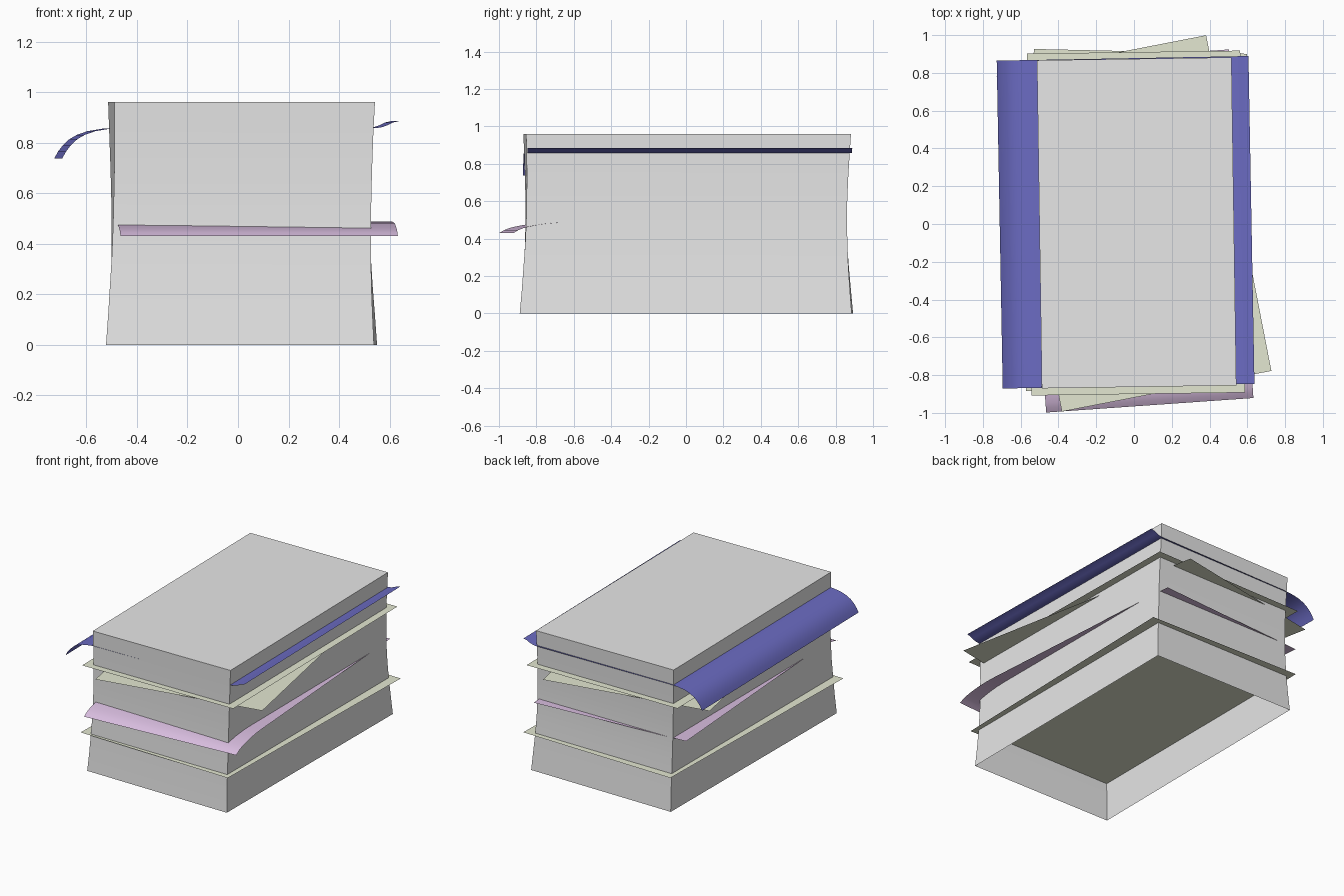
import bpy, bmesh, math
from mathutils import Matrix, Vector

if "Cube" in bpy.data.objects:
    bpy.data.objects.remove(bpy.data.objects["Cube"])


def material(name, rgb):
    m = bpy.data.materials.new(name)
    m.diffuse_color = (*rgb, 1)
    m.use_nodes = True
    m.node_tree.nodes["Principled BSDF"].inputs["Base Color"].default_value = m.diffuse_color
    return m


GREY = material("paper_grey", (0.80, 0.80, 0.80))
BEIGE = material("sheet_beige", (0.775, 0.807, 0.645))
BLUE = material("sheet_blue", (0.147, 0.147, 0.54))
MAUVE = material("sheet_mauve", (0.69, 0.51, 0.74))


def finish(bm, name, mat):
    me = bpy.data.meshes.new(name)
    bm.to_mesh(me)
    bm.free()
    me.materials.append(mat)
    ob = bpy.data.objects.new(name, me)
    bpy.context.collection.objects.link(ob)
    bpy.ops.object.select_all(action='DESELECT')
    bpy.context.view_layer.objects.active = ob
    ob.select_set(True)
    bpy.ops.object.shade_smooth_by_angle(angle=math.radians(30))
    return ob


def place(center, deg):
    return Matrix.Translation(Vector((*center, 0))) @ Matrix.Rotation(math.radians(deg), 4, 'Z')


def curled_sheet(name, mat, profile, half_width, corner, deg, along):
    """Sweep a (distance, height) profile from a corner, along x or y."""
    bm = bmesh.new()
    t = place(corner, deg)
    rows = []
    for d, z in profile:
        ends = [(0, d, z), (half_width * 2, d, z)] if along == 'y' else [(d, half_width * 2, z), (d, 0, z)]
        rows.append([bm.verts.new(t @ Vector(p)) for p in ends])
    for a, b in zip(rows, rows[1:]):
        bm.faces.new((a[0], a[1], b[1], b[0]))
    bm.normal_update()
    if sum(f.normal.z for f in bm.faces) < 0:
        bmesh.ops.reverse_faces(bm, faces=bm.faces[:])
    return finish(bm, name, mat)


# Paper block: waisted, slightly twisted, open underneath
# (z, width, depth, rotation, centre x, centre y)
rings = [
    (0.00, 1.060, 1.775, -0.40, 0.014, 0.002),
    (0.12, 1.046, 1.755, -0.30, 0.014, 0.002),
    (0.24, 1.034, 1.738, -0.15, 0.013, 0.001),
    (0.36, 1.025, 1.724, 0.05, 0.013, 0.001),
    (0.48, 1.020, 1.715, 0.20, 0.013, 0.001),
    (0.60, 1.019, 1.714, 0.35, 0.013, 0.002),
    (0.72, 1.020, 1.718, 0.55, 0.013, 0.003),
    (0.84, 1.024, 1.726, 0.70, 0.013, 0.005),
    (0.96, 1.030, 1.737, 0.85, 0.014, 0.006),
]
bm = bmesh.new()
loops = []
for z, w, d, rot, cx, cy in rings:
    t = place((cx, cy), rot)
    loops.append([bm.verts.new(t @ Vector((sx * w / 2, sy * d / 2, z)))
                  for sx, sy in ((-1, -1), (1, -1), (1, 1), (-1, 1))])
for a, b in zip(loops, loops[1:]):
    for i in range(4):
        j = (i + 1) % 4
        bm.faces.new((a[i], a[j], b[j], b[i]))
bm.faces.new(loops[-1])
finish(bm, "paper_block", GREY)

# Flat beige sheets sticking out of the stack
for name, z, deg, center in (
    ("lower_sheet", 0.25, -1.3, (0.014, 0.009)),
    ("angled_sheet", 0.705, 11.0, (0.0, 0.003)),
    ("upper_sheet", 0.725, 0.8, (0.01, 0.005)),
):
    bm = bmesh.new()
    t = place(center, deg)
    bm.faces.new([bm.verts.new(t @ Vector((sx * 0.565, sy * 0.905, z)))
                  for sx, sy in ((-1, -1), (1, -1), (1, 1), (-1, 1))])
    finish(bm, name, BEIGE)

# Mauve sheet: front edge droops
curled_sheet("mauve_sheet", MAUVE,
             [(0, 0.43), (0.025, 0.445), (0.05, 0.455), (0.08, 0.463), (0.12, 0.471),
              (0.17, 0.479), (0.24, 0.485), (0.30, 0.487), (1.85, 0.487)],
             0.55, (-0.465, -0.998), 4.0, 'y')

# Blue sheet: left edge curls down, right edge lifts
curled_sheet("blue_sheet", BLUE,
             [(0, 0.738), (0.015, 0.765), (0.035, 0.791), (0.06, 0.814), (0.09, 0.831),
              (0.13, 0.845), (0.19, 0.855), (0.25, 0.857), (1.24, 0.857),
              (1.265, 0.861), (1.29, 0.870), (1.31, 0.880), (1.333, 0.885)],
             0.868, (-0.695, -0.871), 1.05, 'x')
